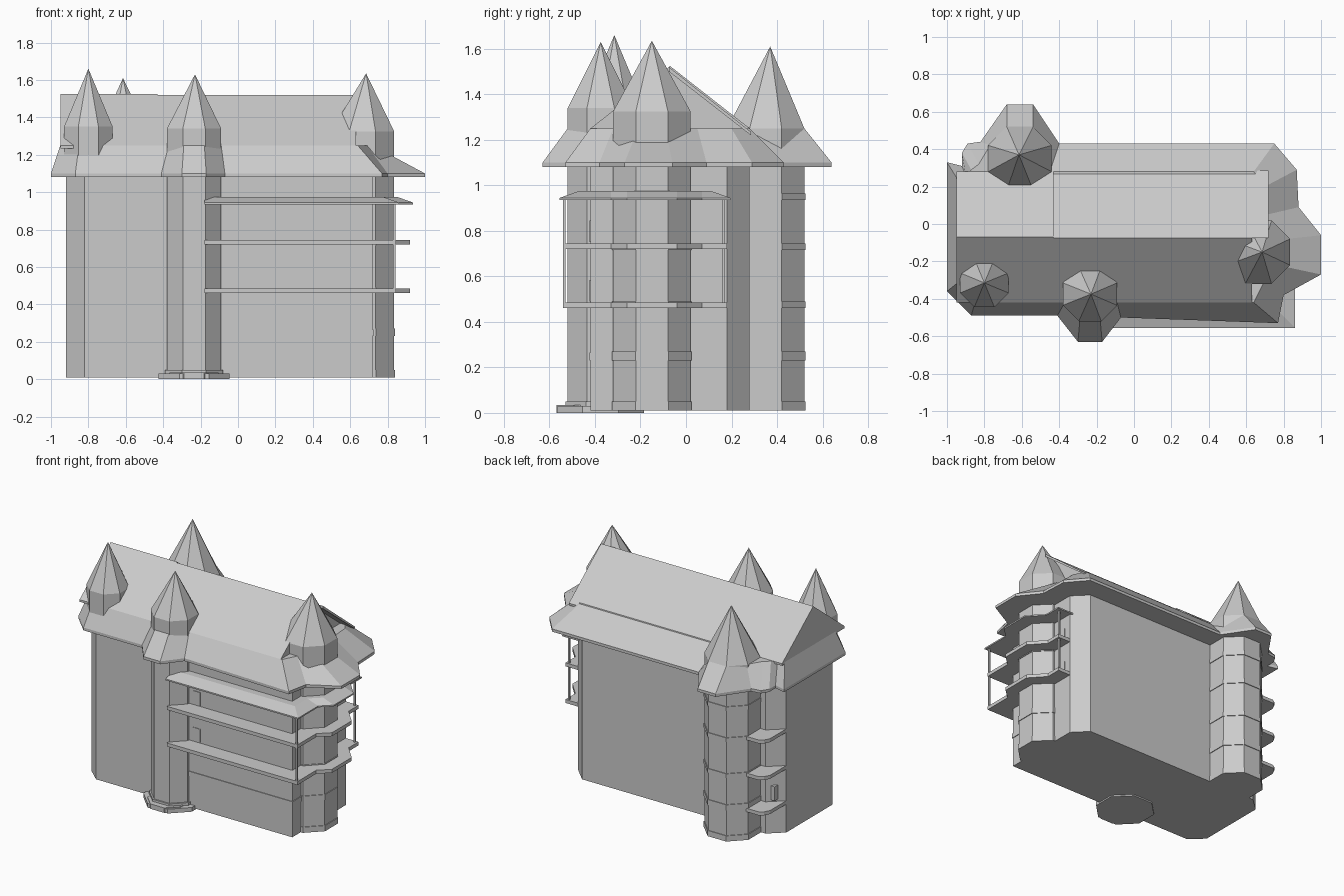
import bpy, bmesh
from math import cos, sin, pi

if "Cube" in bpy.data.objects:
    bpy.data.objects.remove(bpy.data.objects["Cube"])


def loft(name, rings):
    """Closed solid through rings of 3D points (a one-point ring is an apex)."""
    bm = bmesh.new()
    vs = [[bm.verts.new(p) for p in r] for r in rings]
    for a, b in zip(vs, vs[1:]):
        n = len(a)
        for i in range(n):
            j = (i + 1) % n
            if len(b) == 1:
                bm.faces.new((a[i], a[j], b[0]))
            else:
                bm.faces.new((a[i], a[j], b[j], b[i]))
    bm.faces.new(vs[0][::-1])
    if len(vs[-1]) > 1:
        bm.faces.new(vs[-1])
    bmesh.ops.recalc_face_normals(bm, faces=bm.faces)
    me = bpy.data.meshes.new(name)
    bm.to_mesh(me)
    bm.free()
    ob = bpy.data.objects.new(name, me)
    bpy.context.collection.objects.link(ob)
    return ob


def at(poly, z):
    return [(x, y, z) for x, y in poly]


def prism(name, poly, z0, z1):
    return loft(name, [at(poly, z0), at(poly, z1)])


def octagon(x, y, apothem):
    r = apothem / cos(pi / 8)
    return [(x + r * cos((k + .5) * pi / 4), y + r * sin((k + .5) * pi / 4)) for k in range(8)]


def box(name, x0, x1, y0, y1, z0, z1):
    return prism(name, [(x0, y0), (x1, y0), (x1, y1), (x0, y1)], z0, z1)


# main walls
walls = [(-.92, -.33), (-.82, -.42), (.72, -.42), (.72, .18), (.62, .28),
         (-.82, .28), (-.92, .19)]
prism("main_walls", walls, .01, 1.09)

# octagonal towers: name, x, y, apothem
front, right, back = (-.235, -.375, .145), (.665, -.15, .17), (-.61, .35, .17)
for name, t in (("front_tower", front), ("right_tower", right), ("back_tower", back)):
    prism(name, octagon(*t), .01, 1.09)

# string courses round the two big towers
for z0, z1 in ((.01, .05), (.23, .27), (.46, .49), (.715, .745), (.935, .965)):
    for name, (x, y, a) in (("right_tower_band", right), ("back_tower_band", back)):
        prism(name, octagon(x, y, a + .005), z0, z1)
box("front_plinth_band", -.09, .725, -.425, -.3, .23, .265)

# foot and step of the front tower
prism("front_tower_foot", octagon(-.235, -.375, .155), 0, .05)
prism("front_step", octagon(-.235, -.375, .19), 0, .03)
prism("front_step_lower", octagon(-.235, -.44, .13), 0, .035)

# flared eave skirt following the whole outline
outer = [(-1, -.36), (-.87, -.49), (-.41, -.49), (-.30, -.63), (-.17, -.63), (-.07, -.50),
         (.77, -.53), (.80, -.38), (1, -.27), (1, -.06), (.88, .09), (.87, .29),
         (.75, .43), (-.40, .43), (-.54, .64), (-.68, .64), (-.82, .44), (-.89, .43),
         (-.92, .38), (-.92, .31), (-1, .33)]
inner = [(-.95, -.32), (-.85, -.42), (-.37, -.42), (-.29, -.52), (-.18, -.52), (-.09, -.42),
         (.64, -.42), (.69, -.32), (.72, -.21), (.72, -.09), (.71, .05), (.70, .20),
         (.64, .28), (-.45, .28), (-.54, .52), (-.68, .52), (-.77, .42), (-.83, .32),
         (-.87, .29), (-.90, .26), (-.95, .25)]
loft("eave_skirt", [at(outer, 1.08), at(outer, 1.10), at(inner, 1.25)])


# gabled roof sections
def gable(name, x0, x1, profile):
    loft(name, [[(x, y, z) for y, z in profile] for x in (x0, x1)])


gable("left_roof", -.95, -.43, [(-.42, 1.25), (-.07, 1.524), (.28, 1.25), (.28, 1.235), (-.42, 1.235)])
gable("main_roof", -.43, .63, [(-.42, 1.25), (-.075, 1.52), (.285, 1.235), (.285, 1.22), (-.42, 1.22)])
gable("right_roof_overhang", .63, .72, [(-.075, 1.52), (.285, 1.235), (.285, 1.22), (-.075, 1.50)])

# pointed turret caps: centre, apothem, drum bottom, cone base, tip
caps = [("left_turret_cap", (-.80, -.315, .13), 1.1, 1.35, 1.66, -.80),
        ("front_turret_cap", front, 1.1, 1.34, 1.63, -.23),
        ("right_turret_cap", right, 1.1, 1.325, 1.635, .685),
        ("back_tower_cap", back, 1.15, 1.25, 1.61, -.615)]
for name, t, z0, z1, tip, tx in caps:
    o = octagon(*t)
    ty = .37 if name == "back_tower_cap" else t[1]
    loft(name, [at(o, z0), at(o, z1), [(tx, ty, tip)]])


# wrap-around balconies on the front and right
def balcony(e):
    return [(-.18, -.54 - e), (.845 + e, -.54 - e), (.845 + e, -.33), (.92 + e, -.26),
            (.92 + e, -.04), (.82 + e, .07), (.82 + e, .18 + e), (.60, .18 + e),
            (.60, -.38), (-.18, -.38)]


for z in (.46, .72):
    prism("balcony_floor", balcony(0), z, z + .025)
loft("balcony_roof", [at(balcony(.015), .935), at(balcony(.015), .945), at(balcony(-.07), .975)])
for x, y in ((.835, -.535), (.80, .165)):
    box("balcony_post", x - .006, x + .006, y - .006, y + .006, .46, .94)

# balcony doors
for z in (.49, .75):
    box("front_door", -.055, 0, -.424, -.41, z, z + .095)
    box("right_door", .71, .724, .07, .13, z, z + .095)

# small corner balconies between left wall and back tower
corner = [(-.92, .17), (-.92, .37), (-.90, .41), (-.87, .43), (-.74, .43), (-.74, .2)]
for z in (.21, .46, .72):
    prism("corner_balcony", corner, z, z + .025)
box("corner_door", -.88, -.85, .22, .262, .25, .35)
